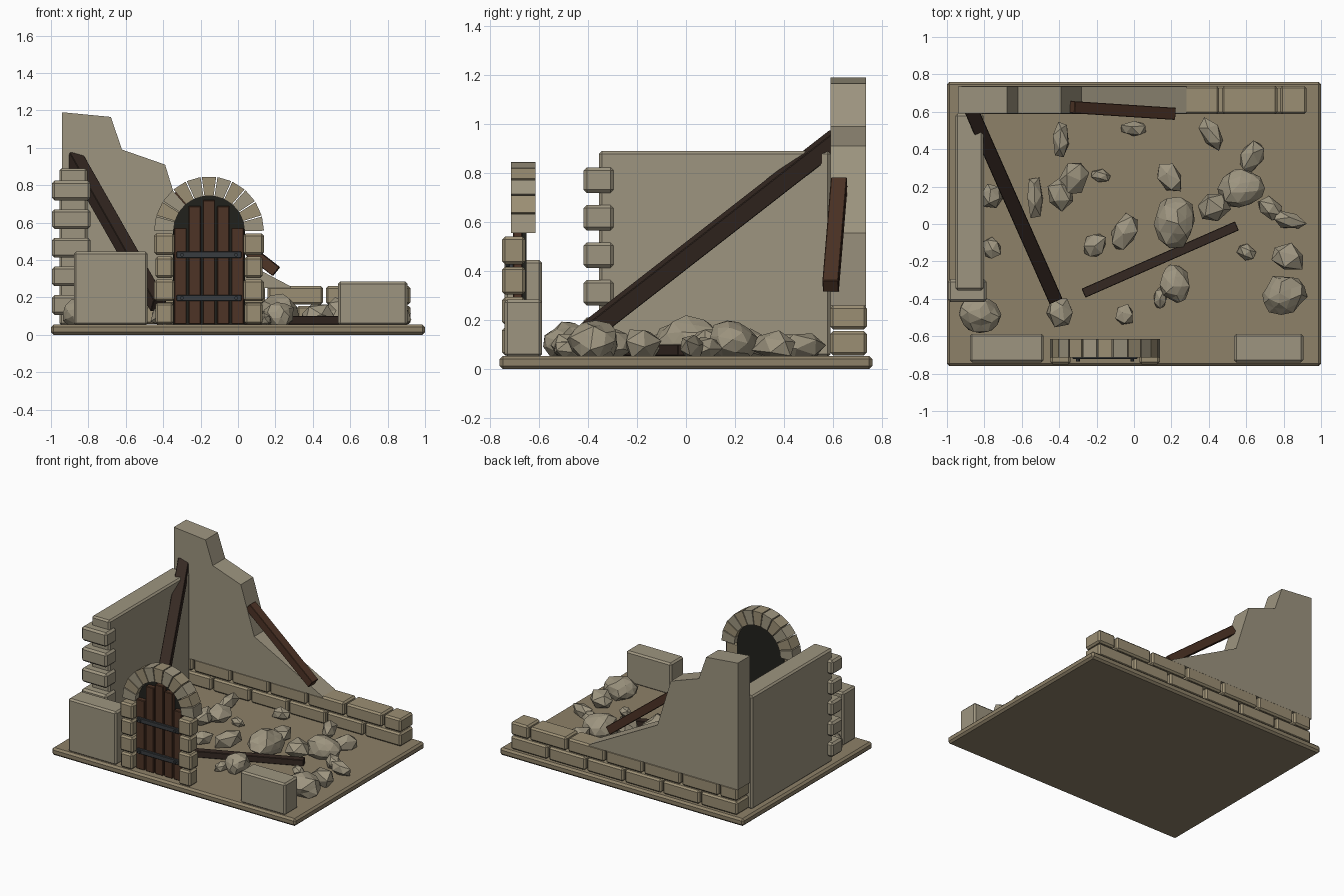
import bpy, bmesh, math, random
from mathutils import Vector, Matrix

if "Cube" in bpy.data.objects:
    bpy.data.objects.remove(bpy.data.objects["Cube"])

random.seed(7)


def material(name, r, g, b):
    m = bpy.data.materials.new(name)
    m.diffuse_color = (r, g, b, 1)
    m.use_nodes = True
    m.node_tree.nodes["Principled BSDF"].inputs["Base Color"].default_value = m.diffuse_color
    return m


STONE = material("stone", .34, .30, .215)
BRICK = material("warm_stone", .33, .275, .175)
EARTH = material("earth", .27, .22, .14)
WOOD = material("wood", .075, .034, .019)
DARK_WOOD = material("dark_wood", .036, .022, .016)
IRON = material("iron", .04, .045, .05)
SHADOW = material("shadow", .015, .015, .012)


def finish(name, bm, mat, bevel=0):
    bmesh.ops.recalc_face_normals(bm, faces=bm.faces)
    me = bpy.data.meshes.new(name)
    bm.to_mesh(me)
    bm.free()
    me.materials.append(mat)
    ob = bpy.data.objects.new(name, me)
    bpy.context.collection.objects.link(ob)
    if bevel:
        mod = ob.modifiers.new("bevel", 'BEVEL')
        mod.width = bevel
        mod.segments = 1
    return ob


def box(name, x0, x1, y0, y1, z0, z1, mat, bevel=0):
    bm = bmesh.new()
    bmesh.ops.create_cube(bm, size=1)
    bmesh.ops.scale(bm, vec=(x1 - x0, y1 - y0, z1 - z0), verts=bm.verts)
    bmesh.ops.translate(bm, vec=((x0 + x1) / 2, (y0 + y1) / 2, (z0 + z1) / 2), verts=bm.verts)
    return finish(name, bm, mat, bevel)


def extrude_xz(name, pts, y0, y1, mat, bevel=0):
    """Solid from an outline in the front plane, running from y0 to y1."""
    bm = bmesh.new()
    face = bm.faces.new([bm.verts.new((x, y0, z)) for x, z in pts])
    geo = bmesh.ops.extrude_face_region(bm, geom=[face])['geom']
    bmesh.ops.translate(bm, vec=(0, y1 - y0, 0),
                        verts=[v for v in geo if isinstance(v, bmesh.types.BMVert)])
    return finish(name, bm, mat, bevel)


def beam(name, a, b, w, h, mat):
    """Square timber between two points."""
    a, b = Vector(a), Vector(b)
    d = (b - a).normalized()
    side = d.cross(Vector((0, 0, 1))).normalized()
    up = side.cross(d)
    rot = Matrix((d, side, up)).transposed().to_4x4()
    bm = bmesh.new()
    bmesh.ops.create_cube(bm, size=1)
    bmesh.ops.scale(bm, vec=((b - a).length, w, h), verts=bm.verts)
    bmesh.ops.transform(bm, matrix=Matrix.Translation((a + b) / 2) @ rot, verts=bm.verts)
    return finish(name, bm, mat, .003)


# ground slab
box("ground_slab", -1, 1, -.76, .76, 0, .055, EARTH, .014)

# ruined back wall on two brick courses
extrude_xz("back_wall", [(-.94, .25), (-.94, 1.19), (-.68, 1.165), (-.62, .99), (-.39, .91),
                         (-.28, .555), (.28, .26), (.28, .25)], .59, .735, STONE)
PITCH = 1.87 / 6
for row, z in enumerate((.055, .16)):
    joints = [-.94 + PITCH * (i - .5 * row) for i in range(7 + row)]
    for i in range(len(joints) - 1):
        x0, x1 = max(joints[i], -.94), min(joints[i + 1], .93)
        box("wall_brick", x0 + .007, x1 - .007, .588, .738, z + .002, z + .1, BRICK, .012)

# left wall with projecting corner stones
box("left_wall", -.955, -.805, -.355, .59, .05, .89, STONE, .012)
for i in range(5):
    z = .107 + .153 * i
    box("corner_stone", -.995, -.788, -.418, -.295, z, z + .105, STONE, .014)

# front wall stubs
box("front_stub_left", -.878, -.483, -.74, -.587, .05, .445, STONE, .012)
box("front_stub_right", .535, .905, -.74, -.587, .05, .285, STONE, .012)

# gateway: jambs
CX, SPRING = -.155, .553
for s in (-1, 1):
    for i in range(4):
        z = .057 + .1235 * i
        grow = .006 * (i % 2)
        xa, xb = sorted((CX + s * (.19 - grow), CX + s * (.287 + grow)))
        box("jamb_stone", xa, xb, -.75, -.655, z, z + .114, BRICK, .012)

# gateway: arch of eleven wedge stones
for i in range(11):
    a0 = math.pi * i / 11 + .012
    a1 = math.pi * (i + 1) / 11 - .012
    pts = [(CX + r * math.cos(a), SPRING + r * math.sin(a))
           for r, a in ((.19, a0), (.294, a0), (.294, a1), (.19, a1))]
    extrude_xz("arch_stone", pts, -.714, -.614, (STONE, BRICK)[i % 2])


# gateway: dark backing panel and plank door
def arch_z(x, r):
    return SPRING + math.sqrt(max(r * r - (x - CX) ** 2, 0))


arc = [(CX + .192 * math.cos(math.pi * i / 16), SPRING + .192 * math.sin(math.pi * i / 16))
       for i in range(17)]
extrude_xz("door_backing", [(CX + .192, .055)] + arc + [(CX - .192, .055)], -.67, -.65, SHADOW)
for i in range(5):
    x = CX + (i - 2) * .0765
    l, r = x - .033, x + .033
    top = min(arch_z(l, .19), arch_z(r, .19)) - .02
    box("door_plank", l, r, -.705, -.668, .057, top, WOOD, .004)
for z in (.197, .428):
    box("door_strap", CX - .173, CX + .173, -.722, -.7, z - .017, z + .017, IRON, .003)
    for s in (-1, 1):
        bm = bmesh.new()
        bmesh.ops.create_cone(bm, cap_ends=True, segments=8, radius1=.01, radius2=.01, depth=.02,
                              matrix=Matrix.Translation((CX + s * .145, -.726, z))
                              @ Matrix.Rotation(math.pi / 2, 4, 'X'))
        finish("strap_rivet", bm, IRON)

# fallen timbers
beam("leaning_beam", (-.875, .62, .945), (-.425, -.395, .155), .075, .075, DARK_WOOD)
beam("wall_plank", (-.335, .625, .76), (.205, .59, .338), .065, .06, WOOD)
beam("ground_plank", (-.27, -.37, .078), (.55, -.01, .078), .052, .046, DARK_WOOD)

# rubble: x, y, half width, half depth, turn in degrees
RUBBLE = [
    (-.39, .45, .05, .12, 0), (0, .51, .08, .05, 0), (.415, .48, .06, .11, 30),
    (.63, .36, .07, .1, -35), (.19, .25, .065, .1, 35), (-.18, .255, .06, .038, -10),
    (-.32, .25, .08, .11, -25), (-.39, .16, .085, .1, 0), (-.53, .14, .05, .12, 0),
    (-.76, .15, .065, .08, 20), (-.76, -.13, .055, .07, 10), (-.21, -.115, .065, .085, -25),
    (-.05, -.04, .07, .12, -30), (.22, .01, .115, .14, 0), (.42, .09, .1, .09, 20),
    (.57, .19, .13, .11, 15), (.73, .08, .085, .06, -30), (.83, .02, .1, .05, -15),
    (.6, -.15, .065, .045, -35), (.82, -.18, .11, .08, -15), (.8, -.38, .13, .11, 10),
    (.22, -.32, .085, .11, 15), (.14, -.4, .045, .07, 0), (-.05, -.485, .055, .06, 0),
    (-.39, -.475, .08, .09, 20), (-.83, -.485, .125, .1, -10),
]
for x, y, rx, ry, turn in RUBBLE:
    rz = .38 * (rx + ry)
    bm = bmesh.new()
    bmesh.ops.create_icosphere(bm, subdivisions=2 if rx + ry > .19 else 1, radius=1)
    for v in bm.verts:
        v.co *= random.uniform(.82, 1.08)
    spin = Matrix.Rotation(random.uniform(0, 6), 4, 'X') @ Matrix.Rotation(random.uniform(0, 6), 4, 'Z')
    place = (Matrix.Translation((x, y, .05 + rz * .7))
             @ Matrix.Rotation(math.radians(turn), 4, 'Z') @ Matrix.Diagonal((rx, ry, rz, 1)))
    bmesh.ops.transform(bm, matrix=place @ spin, verts=bm.verts)
    for v in bm.verts:
        v.co.z = max(v.co.z, .045)
    finish("rubble_stone", bm, STONE)
